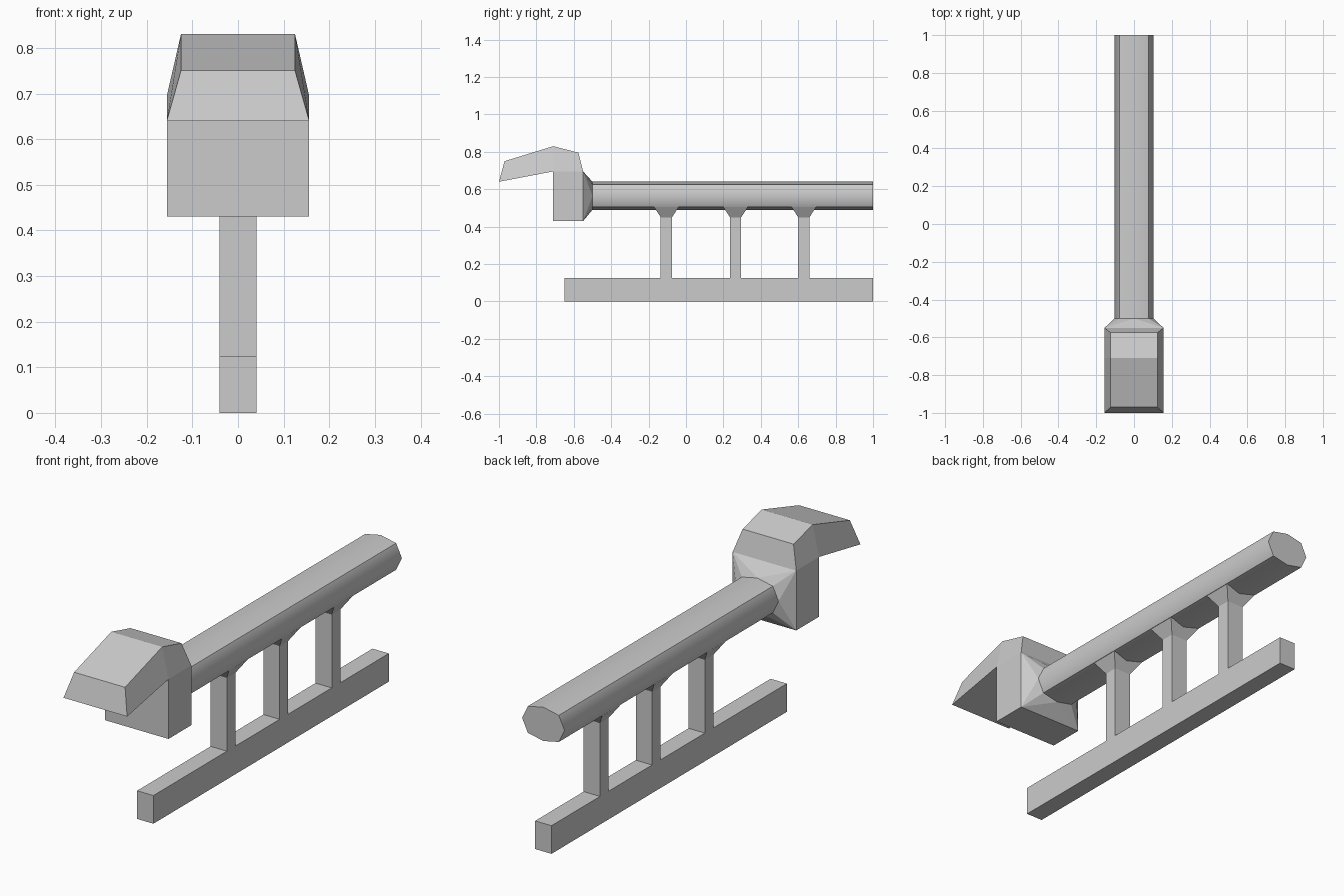
import bpy, bmesh

if "Cube" in bpy.data.objects:
    bpy.data.objects.remove(bpy.data.objects["Cube"])

def finish(name, bm, smooth=False):
    bmesh.ops.recalc_face_normals(bm, faces=bm.faces)
    for f in bm.faces:
        f.smooth = smooth
    me = bpy.data.meshes.new(name)
    bm.to_mesh(me)
    bm.free()
    ob = bpy.data.objects.new(name, me)
    bpy.context.collection.objects.link(ob)
    return ob

def loft(bm, rings):
    """Join rings of points with quads, leaving the ends open."""
    vs = [[bm.verts.new(p) for p in r] for r in rings]
    n = len(vs[0])
    for a, b in zip(vs, vs[1:]):
        for i in range(n):
            bm.faces.new((a[i], a[(i + 1) % n], b[(i + 1) % n], b[i]))
    return vs

def rect(cx, cy, z, hx, hy):
    return [(cx + sx * hx, cy + sy * hy, z)
            for sx, sy in ((-1, -1), (1, -1), (1, 1), (-1, 1))]

# Squashed octagonal rod section, point up
ZC = 0.565
octagon = [(0, .075), (.076, .059), (.104, 0), (.076, -.059),
           (0, -.075), (-.076, -.059), (-.104, 0), (-.076, .059)]

def section(y):
    return [(x, y, ZC + z) for x, z in octagon]

# Rod: soft along top, bottom and side ridges, sharp on the diagonals
bm = bmesh.new()
rings = loft(bm, [section(-.5), section(1.0)])
for f in bm.faces:
    f.smooth = True
for i in range(1, 8, 2):
    bm.edges.get((rings[0][i], rings[1][i])).smooth = False
cap = bm.faces.new(rings[1])
for e in cap.edges:
    e.smooth = False
finish("rod", bm, True)

# Collar: flares from the rod to the rectangular back of the head
bm = bmesh.new()
for p in section(-.5) + [(x, -.55, z) for x in (-.156, .156) for z in (.43, .695)]:
    bm.verts.new(p)
bmesh.ops.convex_hull(bm, input=bm.verts)
bm.normal_update()
ends = [f for f in bm.faces if abs(f.normal.y) > .99]
bmesh.ops.delete(bm, geom=ends, context='FACES')
finish("collar", bm)

# Hooked head: side profile (y, z, half width), narrower at the top
profile = [(-1, .64, .156), (-.71, .695, .156), (-.71, .43, .156),
           (-.55, .43, .156), (-.55, .695, .156), (-.575, .795, .125),
           (-.71, .83, .125), (-.97, .75, .125)]
bm = bmesh.new()
L = [bm.verts.new((-h, y, z)) for y, z, h in profile]
R = [bm.verts.new((h, y, z)) for y, z, h in profile]
for i in range(8):
    j = (i + 1) % 8
    if i != 3:  # the collar covers this face
        bm.faces.new((L[i], L[j], R[j], R[i]))
for side in (L, R):
    for quad in ((0, 1, 6, 7), (1, 2, 3, 4), (1, 4, 5, 6)):
        bm.faces.new([side[k] for k in quad])
finish("hook_head", bm)

# Base rail
bm = bmesh.new()
rings = loft(bm, [rect(0, .175, 0, .04, .825), rect(0, .175, .125, .04, .825)])
for r in rings:
    bm.faces.new(r)
finish("base_rail", bm)

# Posts with flared tops meeting the underside of the rod
for n, y in enumerate((-.105, .265, .63)):
    bm = bmesh.new()
    loft(bm, [rect(0, y, .125, .04, .03), rect(0, y, .45, .04, .03),
              rect(0, y, .505, .075, .066)])
    finish(f"post_{n + 1}", bm)
